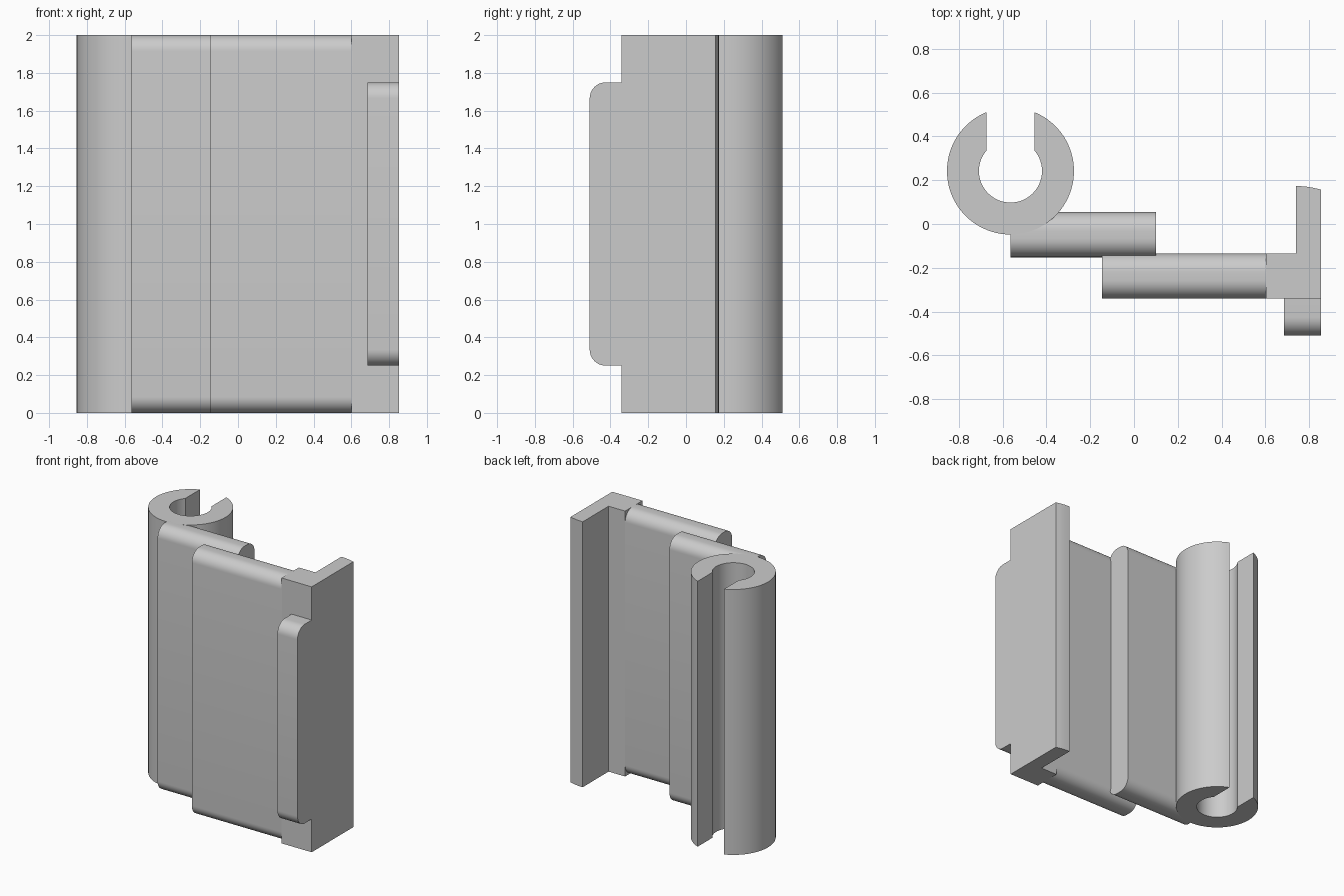
import bpy
import bmesh
from math import asin, cos, sin, pi, radians
from mathutils import Vector

cube = bpy.data.objects.get("Cube")
if cube:
    bpy.data.objects.remove(cube, do_unlink=True)

grey = bpy.data.materials.new("plain grey")
grey.use_nodes = True
colour = (0.6, 0.6, 0.6, 1)
grey.diffuse_color = colour
grey.node_tree.nodes["Principled BSDF"].inputs["Base Color"].default_value = colour

HEIGHT = 2.0
ROUND = 0.085


def extrude(name, points, direction):
    """Sweep a closed 3D outline along a vector into a solid."""
    bm = bmesh.new()
    face = bm.faces.new([bm.verts.new(p) for p in points])
    swept = bmesh.ops.extrude_face_region(bm, geom=[face], use_keep_orig=True)
    moved = [v for v in swept["geom"] if isinstance(v, bmesh.types.BMVert)]
    bmesh.ops.translate(bm, verts=moved, vec=Vector(direction))
    bmesh.ops.recalc_face_normals(bm, faces=bm.faces)
    mesh = bpy.data.meshes.new(name)
    bm.to_mesh(mesh)
    bm.free()
    mesh.materials.append(grey)
    obj = bpy.data.objects.new(name, mesh)
    bpy.context.collection.objects.link(obj)
    bpy.ops.object.select_all(action="DESELECT")
    obj.select_set(True)
    bpy.context.view_layer.objects.active = obj
    bpy.ops.object.shade_smooth_by_angle(angle=radians(30))
    return obj


def arc(cx, cy, r, start, end, steps):
    angles = [start + (end - start) * i / steps for i in range(steps + 1)]
    return [(cx + r * cos(a), cy + r * sin(a)) for a in angles]


def rounded_bar(name, x0, x1, y0, y1, z0, z1, round_back=True):
    """Bar along x whose long edges are rounded in the yz section."""
    lo, hi = y0 + ROUND, y1 - ROUND
    bottom, top = z0 + ROUND, z1 - ROUND
    outline = arc(lo, top, ROUND, pi / 2, pi, 10)
    outline += arc(lo, bottom, ROUND, pi, 1.5 * pi, 10)
    if round_back:
        outline += arc(hi, bottom, ROUND, -pi / 2, 0, 10)
        outline += arc(hi, top, ROUND, 0, pi / 2, 10)
    else:
        outline += [(y1, z0), (y1, z1)]
    extrude(name, [(x0, y, z) for y, z in outline], (x1 - x0, 0, 0))


def upright(name, outline):
    extrude(name, [(x, y, 0) for x, y in outline], (0, 0, HEIGHT))


# Slotted clip tube, open to the back
cx, cy, outer, inner, half_slot = -0.564, 0.242, 0.29, 0.144, 0.11
a_out, a_in = asin(half_slot / outer), asin(half_slot / inner)
upright("clip_tube",
        arc(cx, cy, outer, pi / 2 + a_out, 2.5 * pi - a_out, 72)
        + arc(cx, cy, inner, 2.5 * pi - a_in, pi / 2 + a_in, 48))

# Two overlapping plates with rounded top and bottom edges
rounded_bar("rear_plate", cx, 0.10, -0.152, 0.054, 0, HEIGHT)
rounded_bar("front_plate", -0.146, 0.605, -0.341, -0.135, 0, HEIGHT)

# L-shaped end post with a gently sloped flange tip
upright("end_post", [(0.602, -0.341), (0.853, -0.341), (0.853, 0.157),
                     (0.82, 0.165), (0.785, 0.171), (0.74, 0.174),
                     (0.74, -0.135), (0.602, -0.135)])

# Grip tab on the front of the post
rounded_bar("grip_tab", 0.686, 0.853, -0.51, -0.341, 0.25, 1.75, False)
